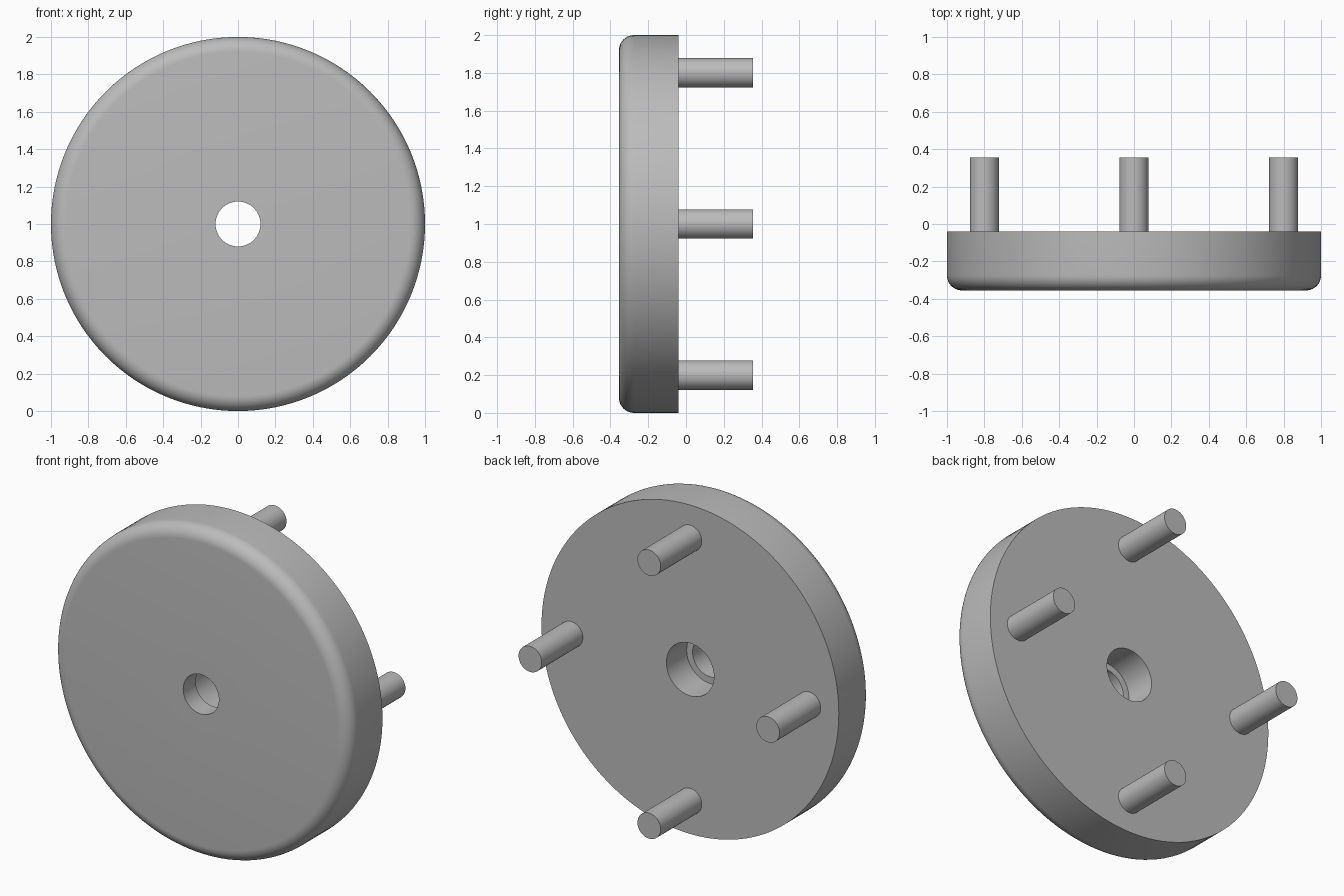
import bpy, math
from mathutils import Matrix

cube = bpy.data.objects.get("Cube")
if cube:
    bpy.data.objects.remove(cube, do_unlink=True)

GREY = (0.5, 0.5, 0.5, 1)
metal = bpy.data.materials.new("plain grey")
metal.use_nodes = True
metal.diffuse_color = GREY
metal.node_tree.nodes["Principled BSDF"].inputs["Base Color"].default_value = GREY

FRONT, BACK, STEP, PIN_END = -0.355, -0.04, -0.235, 0.355
FILLET, SEGMENTS = 0.08, 128


def finish(obj):
    obj.data.materials.append(metal)
    bpy.ops.object.select_all(action="DESELECT")
    obj.select_set(True)
    bpy.context.view_layer.objects.active = obj
    bpy.ops.object.shade_smooth_by_angle(angle=math.radians(35))


def lathe(name, profile):
    """Revolve a closed (radius, y) profile around the y axis at z = 1."""
    verts, faces, n = [], [], len(profile)
    for i in range(SEGMENTS):
        a = 2 * math.pi * i / SEGMENTS
        verts += [(r * math.cos(a), y, 1 + r * math.sin(a)) for r, y in profile]
        j = (i + 1) % SEGMENTS
        for k in range(n):
            m = (k + 1) % n
            faces.append((i * n + k, i * n + m, j * n + m, j * n + k))
    mesh = bpy.data.meshes.new(name)
    mesh.from_pydata(verts, [], faces)
    obj = bpy.data.objects.new(name, mesh)
    bpy.context.collection.objects.link(obj)
    finish(obj)


# Disc with a rounded front rim and a stepped centre bore
rim = [(1 - FILLET + FILLET * math.sin(t), FRONT + FILLET - FILLET * math.cos(t))
       for t in (math.pi / 2 * i / 10 for i in range(11))]
lathe("disc", [(0.12, FRONT)] + rim +
      [(1, BACK), (0.16, BACK), (0.16, STEP), (0.12, STEP)])

# Four pins on the back, sunk slightly into the disc
start = BACK - 0.02
for i, side in enumerate(("left", "top", "right", "bottom")):
    a = i * math.pi / 2
    bpy.ops.mesh.primitive_cylinder_add(
        vertices=48, radius=0.078, depth=PIN_END - start,
        location=(0.8 * math.cos(a), (PIN_END + start) / 2, 1 + 0.8 * math.sin(a)),
        rotation=(math.pi / 2, 0, 0))
    pin = bpy.context.object
    pin.name = side + "_pin"
    finish(pin)
